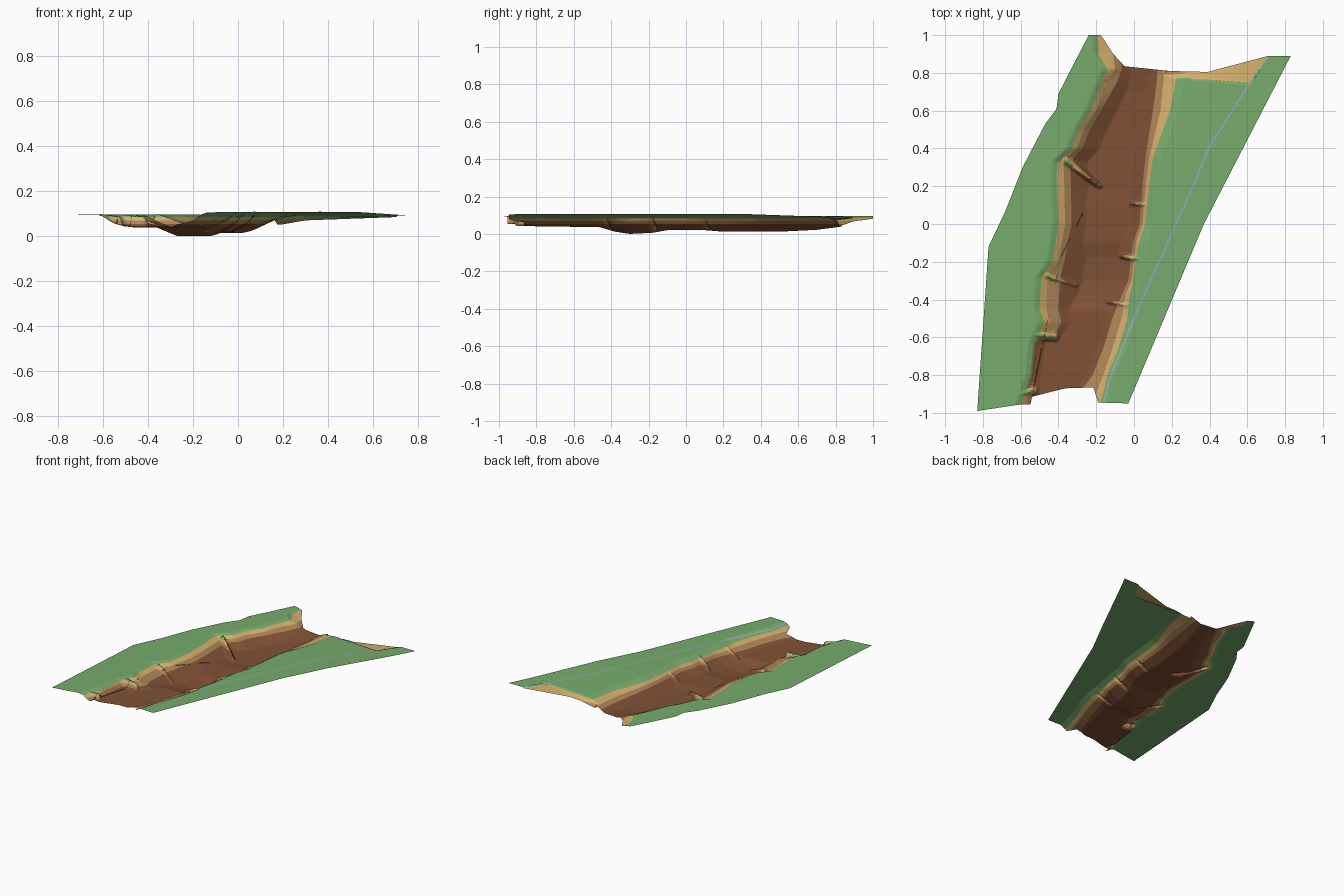
import bpy, bmesh, math
from mathutils import Vector

if "Cube" in bpy.data.objects:
    bpy.data.objects.remove(bpy.data.objects["Cube"])

# ---------- materials ----------
def material(name, rgb):
    m = bpy.data.materials.new(name)
    m.diffuse_color = (*[(c / 255) ** 2.2 for c in rgb], 1)
    m.use_nodes = True
    m.node_tree.nodes["Principled BSDF"].inputs["Base Color"].default_value = m.diffuse_color
    return m

GRASS = material("grass green", (118, 170, 108))
SAND = material("sand tan", (212, 174, 108))
CLAY = material("light clay brown", (172, 132, 88))
BED = material("bed brown", (128, 82, 56))
TRACK = material("track grey", (150, 165, 175))

# ---------- outline of the terrain sheet ----------
LEFT = [(-.83, -.99), (-.77, -.12), (-.68, .07), (-.59, .30), (-.47, .53), (-.41, .61), (-.40, .69), (-.24, 1.0)]
RIGHT = [(-.03, -.95), (.37, 0), (.83, .89)]
BOTTOM = [(-.83, -.99), (-.60, -.955), (-.548, -.955), (-.542, -.915), (-.365, -.87), (-.215, -.865), (-.19, -.945), (-.03, -.95)]
TOP = [(-.24, 1.0), (-.175, 1.0), (-.11, .90), (-.05, .835), (.19, .81), (.39, .805), (.71, .89), (.83, .89)]

# bank contours: y, then x of the grass edge, sand edge, clay edge
LEFT_BANK = [
    (-.96, -.60, -.575, -.545), (-.8, -.545, -.54, -.53), (-.63, -.53, -.52, -.51),
    (-.57, -.50, -.475, -.41), (-.52, -.475, -.445, -.385), (-.45, -.50, -.465, -.40),
    (-.28, -.49, -.46, -.39), (-.2, -.43, -.40, -.37), (0, -.40, -.365, -.33),
    (.25, -.41, -.37, -.335), (.33, -.405, -.375, -.34), (.4, -.33, -.30, -.275),
    (.5, -.29, -.265, -.235), (.6, -.23, -.20, -.175), (.75, -.17, -.15, -.09),
    (.82, -.14, -.10, -.065), (.9, -.19, -.11, -.07), (1, -.19, -.12, -.08)]
RIGHT_BANK = [
    (-.95, -.18, -.20, -.31), (-.9, -.165, -.20, -.29), (-.8, -.14, -.16, -.22),
    (-.65, -.08, -.11, -.16), (-.5, -.035, -.065, -.115), (-.38, -.025, -.045, -.065),
    (-.3, -.005, -.015, -.03), (-.1, .025, .01, -.005), (0, .06, .045, .03),
    (.2, .08, .06, .045), (.35, .10, .08, .06), (.6, .19, .14, .10),
    (.75, .22, .155, .12), (.82, .22, .16, .125)]
BED_Z = [(-.95, .043), (-.46, .036), (-.38, .012), (-.3, 0), (-.18, .006), (-.1, .02), (.1, .02),
         (.2, .012), (.5, .012), (.7, .022), (.84, .04)]
LAND_R = [(-1, .105), (.3, .107), (.75, .091), (1, .089)]
LEVELS = (.085, .068, .052)

# spur ridges running into the channel: start, end, crest heights
SPURS = [((-.36, .335), (-.18, .20), .098, .035), ((-.46, -.275), (-.31, -.325), .095, .03),
         ((-.52, -.585), (-.42, -.595), .095, .085), ((.10, .10), (-.01, .11), .10, .045),
         ((.02, -.185), (-.06, -.17), .10, .05), ((-.03, -.43), (-.14, -.41), .09, .04),
         ((-.53, -.88), (-.61, -.90), .085, .097)]

def interp(table, t, col=1):
    """Piecewise linear lookup of one column, keyed by the first."""
    if t <= table[0][0]:
        return table[0][col]
    for p, q in zip(table, table[1:]):
        if t <= q[0]:
            return p[col] + (q[col] - p[col]) * (t - p[0]) / (q[0] - p[0])
    return table[-1][col]

def height(x, y):
    bed = interp(BED_Z, y)
    la, lb, lc = (interp(LEFT_BANK, y, i) for i in (1, 2, 3))
    ra, rb, rc = (interp(RIGHT_BANK, y, i) for i in (1, 2, 3))
    drop = .052 - bed
    land = interp(LAND_R, y)
    z = interp([(-.9, .094), (la - .12, .094), (la - .03, .096), (la, .085), (lb, .068), (lc, .052),
                (lc + .015 + drop * 2, bed), (rc - .01 - drop * 1.5, bed),
                (rc, .052), (rb, .068), (ra, .085), (ra + .04, land)], x)
    # bare slope at the far right end
    hinge = .775 - .07 * (x - .2)
    if x > .17 and y > hinge and x < .61 + .69 * (y - .745):
        edge_y = interp([(.19, .81), (.39, .805), (.71, .89)], x)
        edge_z = interp([(.19, .05), (.3, .069), (.71, .084)], x)
        q = min(1, (y - hinge) / max(.01, edge_y - hinge))
        z = min(z, .0845 + (edge_z - .0845) * q)
    # spurs
    p = Vector((x, y))
    for s, e, z0, z1 in SPURS:
        s, e = Vector(s), Vector(e)
        d = e - s
        t = max(0, min(1, (p - s).dot(d) / d.dot(d)))
        z = max(z, z0 + (z1 - z0) * t - max(0, (p - s - d * t).length - .005) * 2)
    return z

# ---------- terrain sheet: grid stretched over the outline ----------
def along_x(line, u):
    x = line[0][0] + (line[-1][0] - line[0][0]) * u
    return Vector((x, interp(line, x)))

def along_y(line, v):
    y = line[0][1] + (line[-1][1] - line[0][1]) * v
    return Vector((interp([(b, a) for a, b in line], y), y))

NU, NV = 170, 220
bot = [along_x(BOTTOM, i / NU) for i in range(NU + 1)]
top = [along_x(TOP, i / NU) for i in range(NU + 1)]
bm = bmesh.new()
rows = []
for j in range(NV + 1):
    v = j / NV
    l, r = along_y(LEFT, v), along_y(RIGHT, v)
    row = []
    for i in range(NU + 1):
        u = i / NU
        p = (bot[i] * (1 - v) + top[i] * v + l * (1 - u) + r * u
             - (bot[0] * (1 - u) + bot[NU] * u) * (1 - v) - (top[0] * (1 - u) + top[NU] * u) * v)
        row.append(bm.verts.new((p.x, p.y, height(p.x, p.y))))
    rows.append(row)
for a, b in zip(rows, rows[1:]):
    for i in range(NU):
        bm.faces.new((a[i], a[i + 1], b[i + 1], b[i]))
bmesh.ops.triangulate(bm, faces=bm.faces[:])
# cut along the contour levels, then colour by height
for z in LEVELS:
    bmesh.ops.bisect_plane(bm, geom=bm.verts[:] + bm.edges[:] + bm.faces[:], dist=1e-6,
                           plane_co=(0, 0, z), plane_no=(0, 0, 1))
for f in bm.faces:
    f.material_index = sum(f.calc_center_median().z < z for z in LEVELS)
    f.smooth = True

def add_object(name, bm, mats):
    me = bpy.data.meshes.new(name)
    bm.to_mesh(me)
    bm.free()
    for m in mats:
        me.materials.append(m)
    ob = bpy.data.objects.new(name, me)
    bpy.context.collection.objects.link(ob)

add_object("river_valley", bm, [GRASS, SAND, CLAY, BED])

# ---------- thin track along the right bank ----------
PATH = [(-.95, -.16), (-.82, -.13), (-.44, .025), (.16, .295), (.41, .40), (.725, .60), (.888, .708)]
bm = bmesh.new()
prev = None
for k in range(151):
    y = -.948 + 1.836 * k / 150
    x = interp(PATH, y)
    pair = [bm.verts.new((x + s, y, height(x + s, y) + .0015)) for s in (-.006, .006)]
    if prev:
        bm.faces.new((prev[0], prev[1], pair[1], pair[0]))
    prev = pair
add_object("bank_track", bm, [TRACK])
